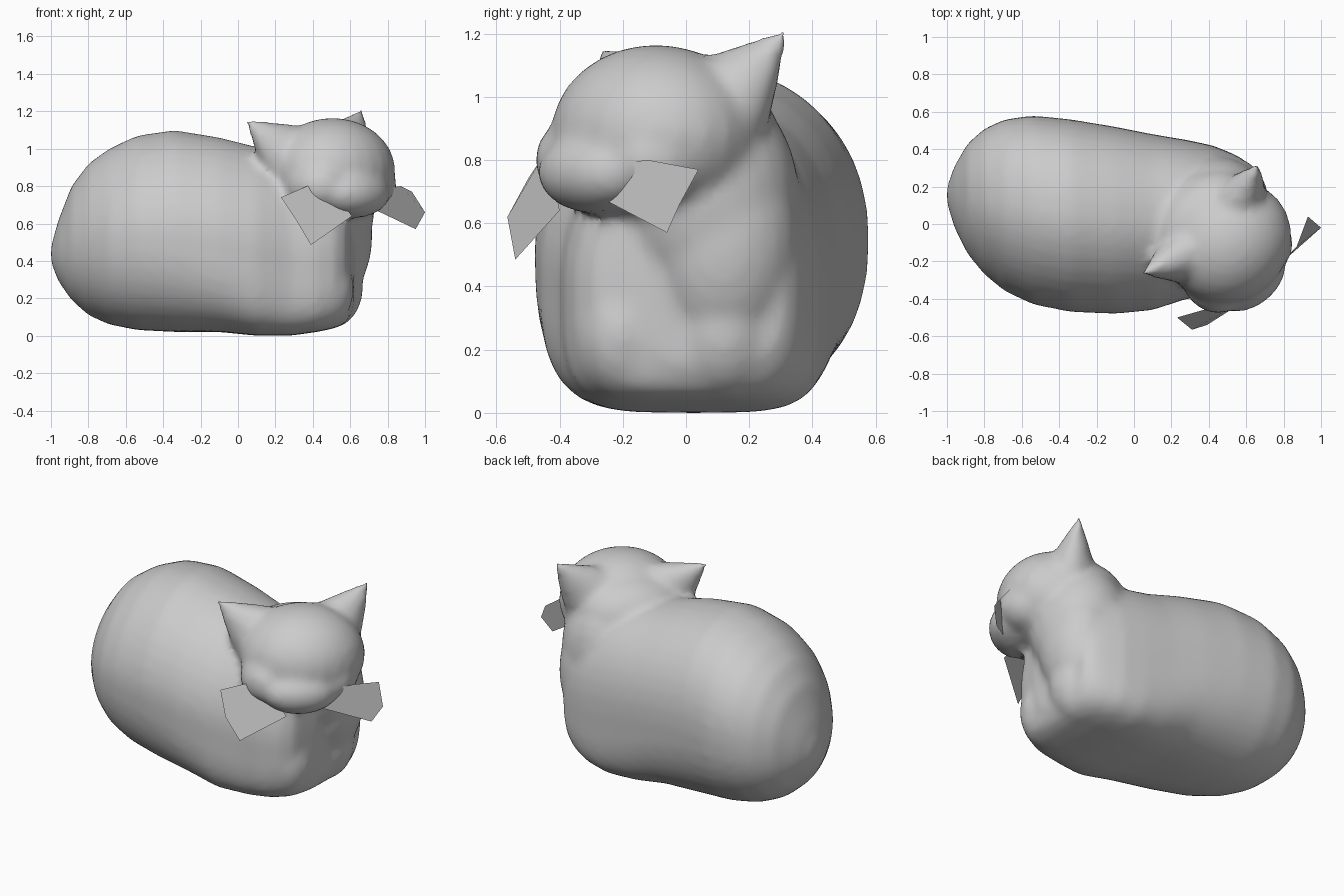
import bpy, bmesh, math
from mathutils import Vector, Matrix

old = bpy.data.objects.get("Cube")
if old:
    bpy.data.objects.remove(old)

grey = bpy.data.materials.new("soft grey")
grey.use_nodes = True
colour = (0.6, 0.6, 0.6, 1)
grey.diffuse_color = colour
grey.node_tree.nodes["Principled BSDF"].inputs["Base Color"].default_value = colour

# Head frame: side runs towards the left ear, face points out of the muzzle
side = Vector((0.75, 0.66, 0))
face = Vector((0.66, -0.75, 0))
centre = Vector((0.47, -0.10, 0.88))
turn = math.atan2(side.y, side.x)


def head_point(s, f, z):
    return centre + side * s + face * f + Vector((0, 0, z))


def finish(name, bm):
    bmesh.ops.recalc_face_normals(bm, faces=bm.faces)
    mesh = bpy.data.meshes.new(name)
    bm.to_mesh(mesh)
    bm.free()
    mesh.materials.append(grey)
    mesh.shade_smooth()
    ob = bpy.data.objects.new(name, mesh)
    bpy.context.collection.objects.link(ob)
    return ob


def power(v, e):
    return math.copysign(abs(v) ** (2 / e), v)


def skin(bm, rings):
    """Bridge rings of equal length and cap both ends."""
    for a, b in zip(rings, rings[1:]):
        for i in range(len(a)):
            j = (i + 1) % len(a)
            bm.faces.new((a[i], a[j], b[j], b[i]))
    bm.faces.new(rings[0])
    bm.faces.new(rings[-1])


def loft(bm, sections, count=40):
    """Rings along x: x, y min, y max, z bottom, z top, widest z, lower squareness."""
    rings = []
    for x, y0, y1, z0, z1, zm, square in sections:
        ring = []
        for i in range(count):
            a = 2 * math.pi * i / count
            c, s = math.cos(a), math.sin(a)
            e = square if s < 0 else (2.2 if c > 0 else 1.85)
            y = (y0 + y1) / 2 + (y1 - y0) / 2 * power(c, e)
            z = zm + ((z1 - zm) if s > 0 else (zm - z0)) * power(s, e)
            ring.append(bm.verts.new((x, y, z)))
        rings.append(ring)
    skin(bm, rings)


def ball(bm, at, size, angle=0):
    m = Matrix.Translation(at) @ Matrix.Rotation(angle, 4, 'Z') @ Matrix.Diagonal((*size, 1))
    bmesh.ops.create_uvsphere(bm, u_segments=24, v_segments=16, radius=1, matrix=m)


def ear(bm, tip, base):
    """Flared spike, flattened across the face direction."""
    tip = Vector(tip)
    axis = (tip - base).normalized()
    u = axis.cross(face).normalized()
    v = axis.cross(u)
    rings = []
    for t, w in ((0.0, 0.19), (0.3, 0.145), (0.6, 0.085), (0.82, 0.04), (1.0, 0.012)):
        rings.append([bm.verts.new(base.lerp(tip, t) + w * (
            math.cos(a) * u + 0.8 * math.sin(a) * v))
            for a in [math.pi * i / 6 for i in range(12)]])
    skin(bm, rings)


# Curled body and chest
bm = bmesh.new()
loft(bm, [
    (-1.00, 0.11, 0.20, 0.39, 0.48, 0.43, 2.0),
    (-0.96, -0.02, 0.31, 0.29, 0.62, 0.45, 2.0),
    (-0.89, -0.16, 0.43, 0.19, 0.80, 0.48, 2.1),
    (-0.80, -0.27, 0.51, 0.11, 0.92, 0.50, 2.1),
    (-0.69, -0.36, 0.56, 0.06, 1.00, 0.53, 2.2),
    (-0.54, -0.43, 0.58, 0.03, 1.07, 0.55, 2.3),
    (-0.34, -0.47, 0.56, 0.02, 1.10, 0.55, 2.5),
    (-0.10, -0.48, 0.52, 0.02, 1.06, 0.52, 3.0),
    (0.10, -0.46, 0.48, 0.00, 1.01, 0.48, 3.8),
    (0.28, -0.40, 0.45, 0.00, 0.98, 0.44, 4.5),
    (0.42, -0.385, 0.42, 0.02, 0.95, 0.42, 4.5),
    (0.52, -0.35, 0.38, 0.04, 0.92, 0.42, 4.0),
    (0.58, -0.29, 0.35, 0.07, 0.86, 0.42, 3.5),
    (0.62, -0.12, 0.31, 0.14, 0.78, 0.42, 3.0),
])
# Chest, neck, skull and muzzle
ball(bm, (0.51, 0.12, 0.54), (0.21, 0.24, 0.36))
ball(bm, (0.45, 0.07, 0.68), (0.28, 0.29, 0.37))
ball(bm, head_point(0.03, 0.02, 0.0), (0.35, 0.32, 0.285), turn)
ball(bm, head_point(0, -0.14, 0.0), (0.33, 0.25, 0.22), turn)
ball(bm, head_point(-0.01, 0.24, -0.12), (0.22, 0.15, 0.13), turn)
for k in (-1, 1):
    ball(bm, head_point(0.17 * k, 0.12, -0.08), (0.16, 0.19, 0.15), turn)
# Tucked front paws, with a groove between them
ball(bm, (0.46, -0.20, 0.25), (0.16, 0.15, 0.21))
ball(bm, (0.50, 0.12, 0.26), (0.17, 0.17, 0.22))
# Pointed ears
ear(bm, (0.67, 0.325, 1.215), head_point(0.20, -0.10, 0.08))
ear(bm, (0.04, -0.27, 1.155), head_point(-0.19, -0.08, 0.08))
body = finish("cat_body", bm)
remesh = body.modifiers.new("merge", 'REMESH')
remesh.mode = 'VOXEL'
remesh.voxel_size = 0.022
remesh.use_smooth_shade = True
smooth = body.modifiers.new("soften", 'SMOOTH')
smooth.factor = 0.5
smooth.iterations = 10

# Flat whisker plates beside the muzzle
for name, outline in (
        ("left_whiskers", [(0.77, -0.25, 0.785), (0.87, -0.12, 0.80), (0.93, 0.04, 0.77),
                           (1.00, -0.02, 0.66), (0.95, -0.06, 0.57), (0.74, -0.25, 0.67)]),
        ("right_whiskers", [(0.50, -0.42, 0.78), (0.37, -0.46, 0.80), (0.23, -0.50, 0.74),
                            (0.31, -0.565, 0.62), (0.39, -0.54, 0.485), (0.61, -0.40, 0.64)])):
    bm = bmesh.new()
    bm.faces.new([bm.verts.new(p) for p in outline])
    finish(name, bm)
